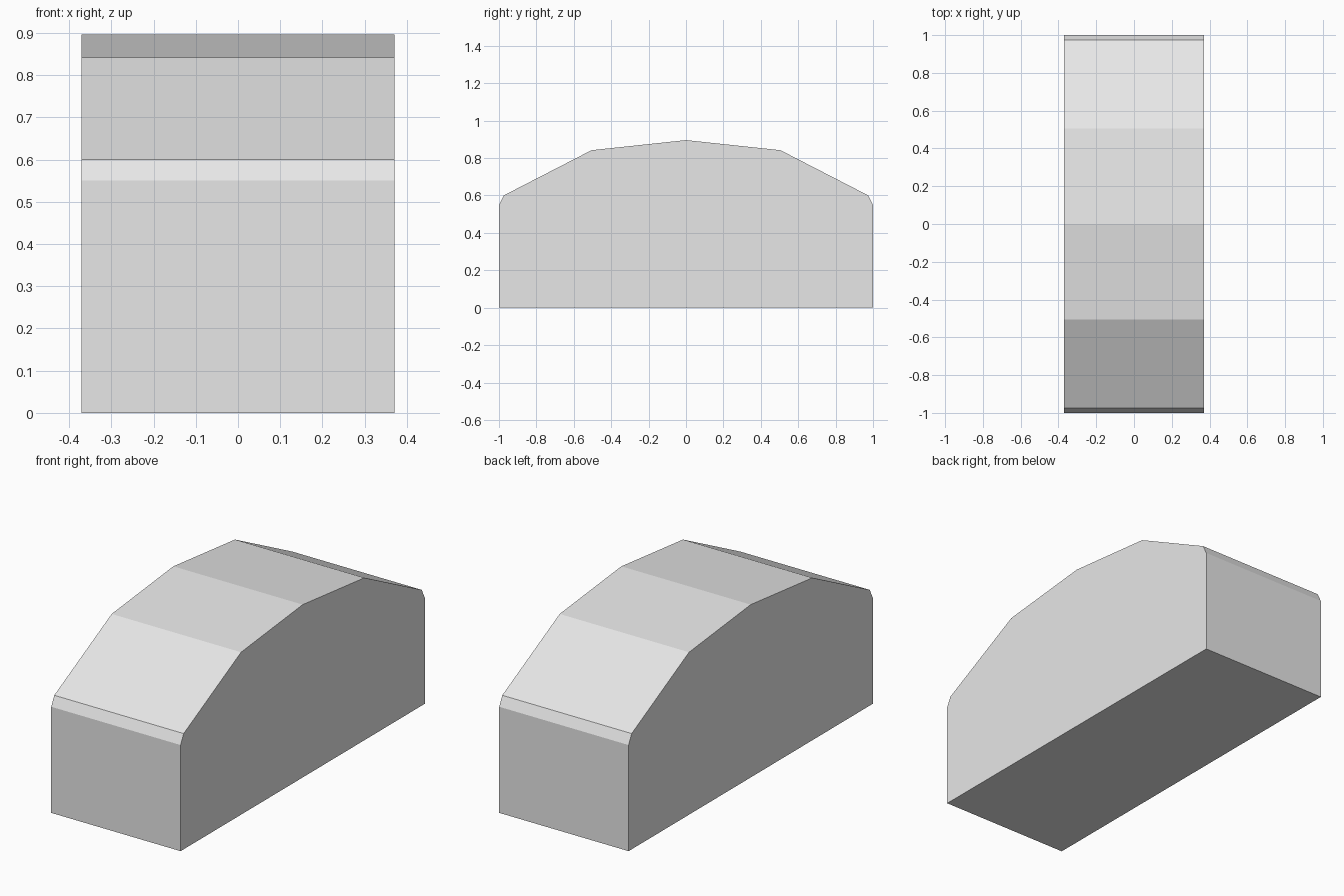
import bpy
import bmesh

cube = bpy.data.objects.get("Cube")
if cube:
    bpy.data.objects.remove(cube, do_unlink=True)

HALF_WIDTH = 0.371

# Plain light grey material
grey = bpy.data.materials.new("light_grey")
grey.use_nodes = True
colour = (0.8, 0.8, 0.8, 1)
grey.diffuse_color = colour
grey.node_tree.nodes["Principled BSDF"].inputs["Base Color"].default_value = colour

# Half of the side profile (y, z), from the base up to the ridge, then mirrored
half = [(1, 0), (1, 0.55), (0.975, 0.6), (0.505, 0.842)]
profile = half + [(0, 0.896)] + [(-y, z) for y, z in reversed(half)]

# Extrude the profile across the width
bm = bmesh.new()
side = bm.faces.new([bm.verts.new((-HALF_WIDTH, y, z)) for y, z in profile])
result = bmesh.ops.extrude_face_region(bm, geom=[side], use_keep_orig=True)
moved = [v for v in result["geom"] if isinstance(v, bmesh.types.BMVert)]
bmesh.ops.translate(bm, verts=moved, vec=(2 * HALF_WIDTH, 0, 0))
bmesh.ops.recalc_face_normals(bm, faces=bm.faces)

mesh = bpy.data.meshes.new("arched_block")
bm.to_mesh(mesh)
bm.free()
mesh.materials.append(grey)
block = bpy.data.objects.new("arched_block", mesh)
bpy.context.collection.objects.link(block)
